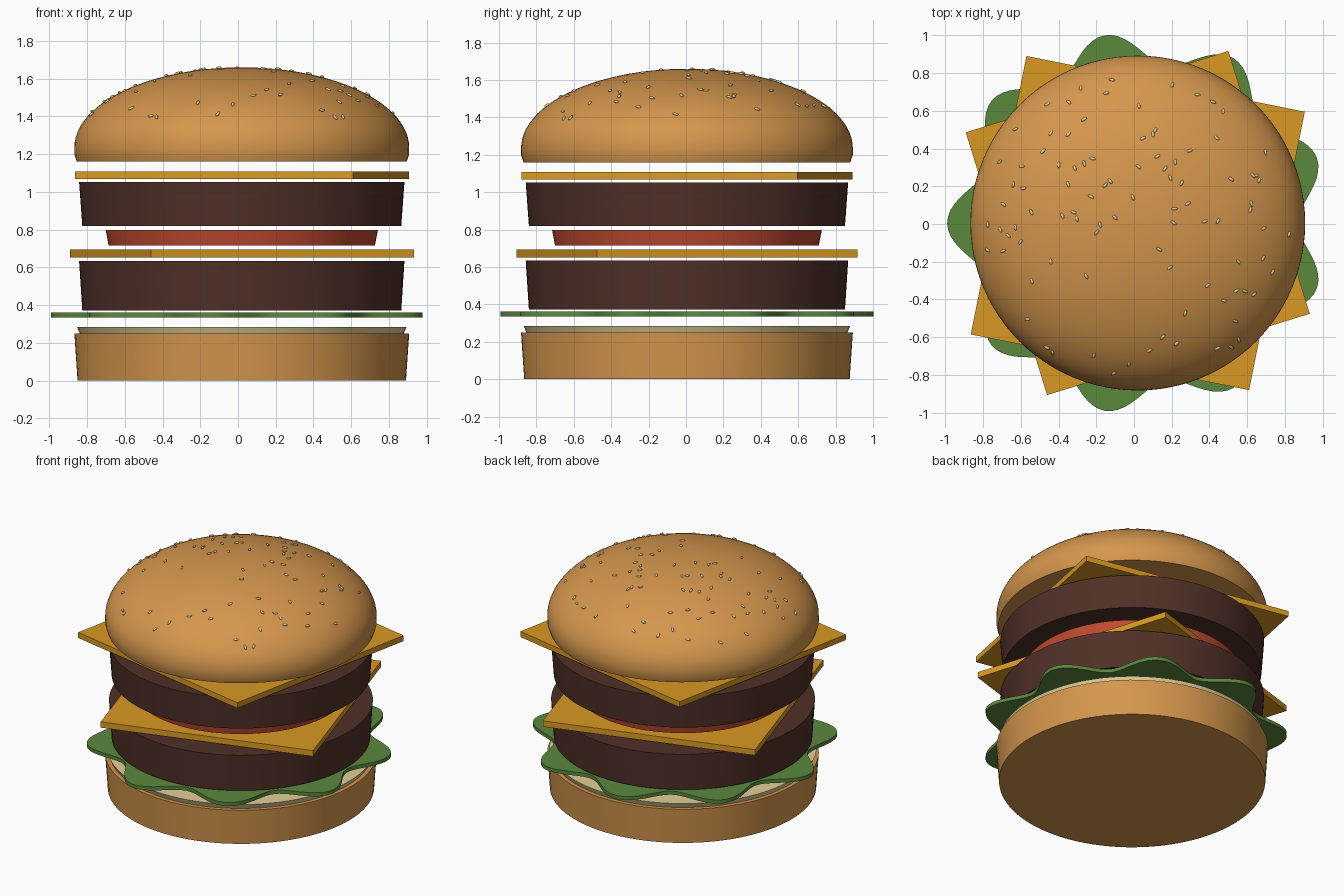
import bpy, bmesh, math, random
from mathutils import Vector, Matrix

if "Cube" in bpy.data.objects:
    bpy.data.objects.remove(bpy.data.objects["Cube"])

CX, CY = 0.02, 0.005   # shared axis of the stack
SEG = 96


def material(name, rgb):
    m = bpy.data.materials.new(name)
    lin = [((c / 255 + 0.055) / 1.055) ** 2.4 for c in rgb]
    m.diffuse_color = (*lin, 1)
    m.use_nodes = True
    m.node_tree.nodes["Principled BSDF"].inputs["Base Color"].default_value = m.diffuse_color
    return m


BUN = material("toasted bun", (212, 150, 76))
CREAM = material("cream sauce", (226, 206, 150))
LETTUCE = material("lettuce green", (90, 136, 60))
PATTY = material("grilled meat", (80, 48, 39))
CHEESE = material("cheese yellow", (217, 153, 34))
TOMATO = material("tomato red", (192, 74, 48))
SEED = material("sesame", (226, 208, 152))


def finish(bm, name, mat, smooth=True):
    bmesh.ops.recalc_face_normals(bm, faces=bm.faces[:])
    mesh = bpy.data.meshes.new(name)
    bm.to_mesh(mesh)
    bm.free()
    mesh.materials.append(mat)
    ob = bpy.data.objects.new(name, mesh)
    bpy.context.collection.objects.link(ob)
    ob.location = (CX, CY, 0)
    if smooth:
        bpy.ops.object.select_all(action='DESELECT')
        ob.select_set(True)
        bpy.context.view_layer.objects.active = ob
        bpy.ops.object.shade_smooth_by_angle(angle=math.radians(30))
    return ob


def loft(name, rings, mat, smooth=True):
    """Skin a stack of equal-length point rings and cap both ends."""
    bm = bmesh.new()
    loops = [[bm.verts.new(p) for p in ring] for ring in rings]
    n = len(loops[0])
    for a, b in zip(loops, loops[1:]):
        for i in range(n):
            j = (i + 1) % n
            bm.faces.new((a[i], a[j], b[j], b[i]))
    bm.faces.new(loops[0])
    bm.faces.new(loops[-1])
    return finish(bm, name, mat, smooth)


def ring(radius, z, n=SEG, turn=0.0):
    """Ring of points; radius may be a number or a function of angle."""
    pts = []
    for i in range(n):
        t = turn + math.tau * i / n
        r = radius(t) if callable(radius) else radius
        pts.append((r * math.cos(t), r * math.sin(t), z))
    return pts


def disc(name, profile, mat):
    return loft(name, [ring(r, z) for r, z in profile], mat)


def slice_square(name, side, z0, z1, degrees):
    turn = math.radians(degrees + 45)
    r = side / math.sqrt(2)
    loft(name, [ring(r, z, 4, turn) for z in (z0, z1)], CHEESE, False)


# Bottom bun and sauce
disc("bottom_bun", [(0.870, 0), (0.887, 0.25)], BUN)
disc("sauce_layer", [(0.858, 0.25), (0.873, 0.285)], CREAM)


# Lettuce leaf with nine lobes
def lobes(t):
    return 0.928 + 0.082 * math.cos(9 * (t - math.pi))


loft("lettuce", [ring(lobes, z, 180) for z in (0.335, 0.361)], LETTUCE)

# Patties, cheese and tomato
disc("lower_patty", [(0.845, 0.372), (0.862, 0.635)], PATTY)
slice_square("lower_cheese", 1.457, 0.652, 0.694, 17.2)
disc("tomato", [(0.705, 0.715), (0.721, 0.797)], TOMATO)
disc("upper_patty", [(0.845, 0.82), (0.862, 1.053)], PATTY)
slice_square("upper_cheese", 1.504, 1.068, 1.108, -11.3)

# Domed top bun
R, Z0, H = 0.887, 1.235, 0.425
dome = [(R * math.cos(a), Z0 + H * math.sin(a))
        for a in (math.radians(89) * i / 24 for i in range(25))]
disc("top_bun", [(0.874, 1.16), (R, 1.20)] + dome, BUN)

# Sesame seeds scattered over the dome
random.seed(7)
bm = bmesh.new()
for _ in range(95):
    r = 0.83 * math.sqrt(random.random())
    t = random.uniform(0, math.tau)
    x, y = r * math.cos(t), r * math.sin(t)
    h = H * math.sqrt(1 - (r / R) ** 2)
    normal = Vector((x / R**2, y / R**2, h / H**2)).normalized()
    spin = Matrix.Rotation(random.uniform(0, math.tau), 4, 'Z')
    place = (Matrix.Translation((x, y, Z0 + h + 0.003))
             @ normal.to_track_quat('Z', 'Y').to_matrix().to_4x4() @ spin
             @ Matrix.Diagonal((0.017, 0.008, 0.007, 1)))
    bmesh.ops.create_icosphere(bm, subdivisions=2, radius=1, matrix=place)
finish(bm, "sesame_seeds", SEED)
